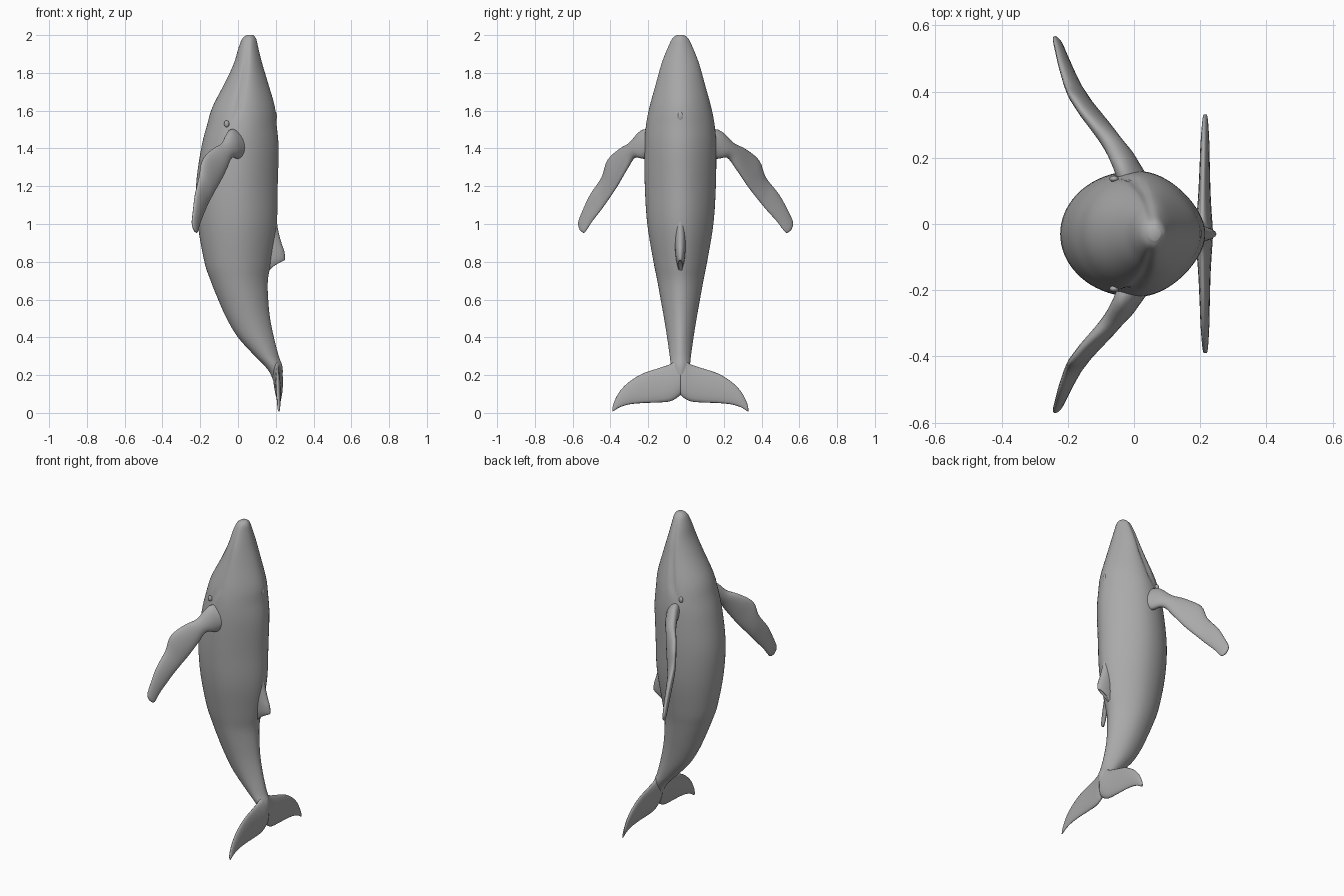
import bpy, bmesh, math
from mathutils import Vector

if "Cube" in bpy.data.objects:
    bpy.data.objects.remove(bpy.data.objects["Cube"])

CY = -0.03  # body mid-plane
skin = bpy.data.materials.new("whale_grey")
skin.diffuse_color = (0.4, 0.4, 0.4, 1)
skin.use_nodes = True
skin.node_tree.nodes["Principled BSDF"].inputs["Base Color"].default_value = skin.diffuse_color


def spline(keys, steps):
    """Catmull-Rom resampling of a list of equal-length tuples."""
    out, n = [], len(keys)
    for i in range(n - 1):
        p = [keys[max(0, min(n - 1, i + k))] for k in (-1, 0, 1, 2)]
        for s in range(steps):
            t = s / steps
            out.append([0.5 * (2 * b + (c - a) * t + (2 * a - 5 * b + 4 * c - d) * t * t
                               + (3 * b - a - 3 * c + d) * t ** 3)
                        for a, b, c, d in zip(*p)])
    return out + [list(keys[-1])]


def lerp(table, v):
    if v <= table[0][0]:
        return table[0][1]
    for (a, fa), (b, fb) in zip(table, table[1:]):
        if v <= b:
            return fa + (fb - fa) * (v - a) / (b - a)
    return table[-1][1]


def loft(name, rings):
    """Skin a list of closed rings, capping both ends."""
    bm = bmesh.new()
    vr = [[bm.verts.new(p) for p in r] for r in rings]
    n = len(vr[0])
    for a, b in zip(vr, vr[1:]):
        for i in range(n):
            bm.faces.new((a[i], a[(i + 1) % n], b[(i + 1) % n], b[i]))
    bm.faces.new(vr[0])
    bm.faces.new(vr[-1])
    bmesh.ops.recalc_face_normals(bm, faces=bm.faces)
    me = bpy.data.meshes.new(name)
    bm.to_mesh(me)
    bm.free()
    ob = bpy.data.objects.new(name, me)
    bpy.context.collection.objects.link(ob)
    me.materials.append(skin)
    for f in me.polygons:
        f.use_smooth = True
    return ob


def blade(name, stations, normal, n=20):
    """Lens-section fin from (leading point, trailing point, half thickness)."""
    rings = []
    for u, l, h in stations:
        u, l = Vector(u), Vector(l)
        ring = []
        for i in range(n):
            t = math.tau * i / n
            ring.append((u + l) / 2 + (u - l) / 2 * math.cos(t) + normal * h * math.sin(t))
        rings.append(ring)
    return loft(name, rings)


# Body: z, belly x, back x, half width
body_keys = [
    (0.12, 0.203, 0.222, 0.012), (0.20, 0.175, 0.236, 0.036), (0.25, 0.14, 0.234, 0.05),
    (0.30, 0.09, 0.216, 0.056), (0.40, 0.0, 0.19, 0.07), (0.50, -0.06, 0.17, 0.086),
    (0.60, -0.105, 0.16, 0.104), (0.70, -0.145, 0.158, 0.122), (0.80, -0.178, 0.175, 0.142),
    (1.00, -0.213, 0.205, 0.175), (1.20, -0.222, 0.21, 0.188), (1.40, -0.195, 0.215, 0.19),
    (1.52, -0.165, 0.205, 0.182), (1.62, -0.135, 0.195, 0.163), (1.75, -0.068, 0.158, 0.128),
    (1.85, -0.022, 0.128, 0.1), (1.93, 0.002, 0.108, 0.07), (1.98, 0.022, 0.096, 0.045),
    (2.0, 0.045, 0.08, 0.02)]
lip = [(1.48, -0.06), (1.6, 0.0), (1.75, 0.03), (1.95, 0.05)]
rings = []
for z, x0, x1, w in spline(body_keys, 5):
    c, a = (x0 + x1) / 2, (x1 - x0) / 2
    depth = 0.07 * max(0, min(1, (z - 1.48) / 0.12))
    ring = []
    for i in range(72):
        t = math.tau * i / 72
        x = c + a * math.cos(t)
        k = 1 - 0.22 * max(0, math.cos(t)) ** 2                # narrower back
        k -= depth * math.exp(-((x - lerp(lip, z)) / 0.012) ** 2)  # mouth line
        ring.append((x, CY + w * k * math.sin(t), z))
    rings.append(ring)
loft("body", rings)

# Flippers: leading y z, trailing y z, half thickness
flip_keys = [
    (0.08, 1.49, 0.08, 1.37, 0.05), (0.17, 1.50, 0.16, 1.345, 0.038),
    (0.25, 1.43, 0.22, 1.35, 0.03), (0.31, 1.40, 0.27, 1.285, 0.026),
    (0.385, 1.34, 0.33, 1.195, 0.023), (0.42, 1.25, 0.385, 1.125, 0.021),
    (0.49, 1.16, 0.43, 1.07, 0.018), (0.535, 1.08, 0.48, 1.015, 0.015),
    (0.566, 1.01, 0.525, 0.957, 0.011), (0.558, 0.972, 0.542, 0.957, 0.005)]
sweep = [(0.08, 0.02), (0.155, -0.015), (0.2, -0.035), (0.25, -0.068), (0.3, -0.105),
         (0.35, -0.145), (0.4, -0.178), (0.5, -0.215), (0.57, -0.236)]
for side, name in ((1, "left_flipper"), (-1, "right_flipper")):
    def place(y, z, dx):
        yy = y if side > 0 else -(0.083 + 0.86 * y)
        return (lerp(sweep, y) + dx, yy, z)
    st = []
    for yu, zu, yl, zl, h in spline(flip_keys, 4):
        tw = min(0.018, (zu - zl) * 0.15)
        st.append((place(yu, zu, -tw), place(yl, zl, tw), h))
    blade(name, st, Vector((0.8, 0.6 * side, 0)))

# Tail flukes: span, leading z, trailing z, half thickness
fluke_keys = [
    (0.0, 0.28, 0.095, 0.026), (0.025, 0.275, 0.075, 0.025), (0.06, 0.255, 0.06, 0.022),
    (0.12, 0.235, 0.055, 0.018), (0.20, 0.208, 0.052, 0.015), (0.27, 0.165, 0.045, 0.013),
    (0.32, 0.115, 0.03, 0.01), (0.35, 0.06, 0.012, 0.007), (0.36, 0.025, 0.006, 0.004)]
for side, name in ((1, "left_fluke"), (-1, "right_fluke")):
    st = []
    for s, zu, zl, h in spline(fluke_keys, 4):
        y = CY + side * s
        st.append(((0.205 + 0.02 * s, y, zu), (0.218, y, zl), h))
    blade(name, st, Vector((1, 0, 0)))

# Dorsal fin: z of ridge, ridge x, z of base, base x, half thickness
fin_keys = [
    (1.06, 0.2, 1.04, 0.14, 0.02), (0.97, 0.212, 0.96, 0.13, 0.026),
    (0.90, 0.23, 0.88, 0.12, 0.028), (0.86, 0.244, 0.83, 0.12, 0.026),
    (0.825, 0.249, 0.79, 0.12, 0.022), (0.808, 0.246, 0.75, 0.12, 0.014),
    (0.805, 0.222, 0.72, 0.12, 0.01), (0.78, 0.188, 0.70, 0.12, 0.006)]
blade("dorsal_fin", [((x, CY, z), (bx, CY, bz), h)
                     for z, x, bz, bx, h in spline(fin_keys, 4)], Vector((0, 1, 0)))


# Small bumps: eyes and blowhole
def bump(name, loc, scale):
    bpy.ops.mesh.primitive_uv_sphere_add(segments=16, ring_count=8, radius=1, location=loc)
    ob = bpy.context.object
    ob.name, ob.scale = name, scale
    ob.data.materials.append(skin)
    bpy.ops.object.shade_smooth()


for side, name in ((1, "left_eye"), (-1, "right_eye")):
    bump(name, (-0.06, CY + side * 0.166, 1.53), (0.014, 0.01, 0.018))
bump("blowhole", (0.197, CY, 1.57), (0.009, 0.014, 0.025))
